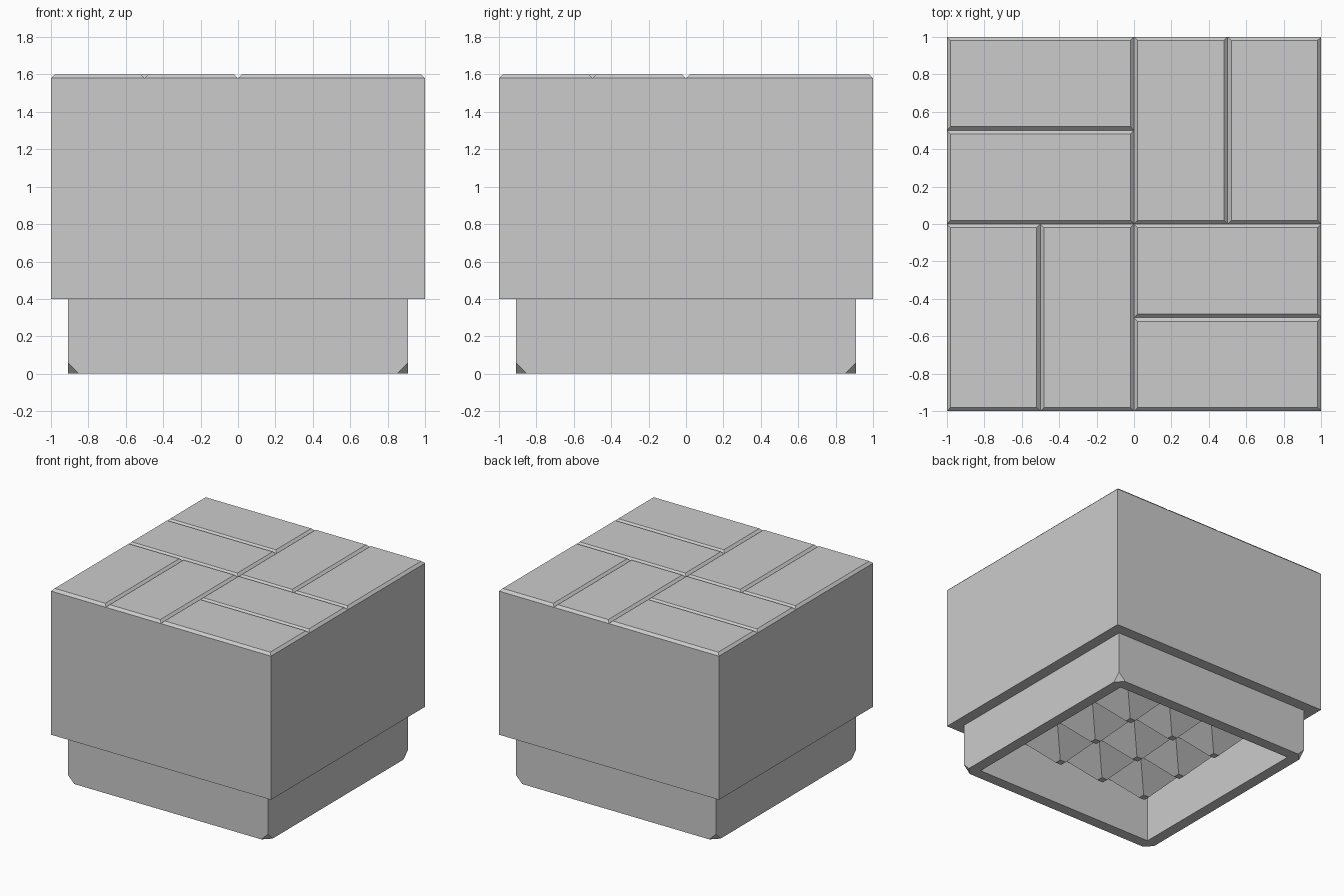
import bpy, bmesh
from mathutils import Vector

if "Cube" in bpy.data.objects:
    bpy.data.objects.remove(bpy.data.objects["Cube"])

EDGE, PLUG, HOLE = 1.0, 0.91, 0.82
STEP_Z, TILE_Z, TOP_Z = 0.4, 1.58, 1.6


def rect_loop(bm, cx, cy, hx, hy, z):
    return [bm.verts.new((cx + sx * hx, cy + sy * hy, z))
            for sx, sy in ((-1, -1), (1, -1), (1, 1), (-1, 1))]


def bridge(bm, a, b):
    for i in range(4):
        j = (i + 1) % 4
        bm.faces.new((a[i], a[j], b[j], b[i]))


def frustum(bm, cx, cy, base, tip, z0, z1):
    """Open-based frustum; base and tip are (half x, half y)."""
    a = rect_loop(bm, cx, cy, *base, z0)
    b = rect_loop(bm, cx, cy, *tip, z1)
    if z1 > z0:
        bridge(bm, a, b)
        bm.faces.new(b)
    else:
        bridge(bm, b, a)
        bm.faces.new(b[::-1])


bm = bmesh.new()

# Stepped shell: cavity walls, rim, plug, step, outer walls
profile = [(HOLE, STEP_Z), (HOLE, 0), (PLUG, 0), (PLUG, STEP_Z),
           (EDGE, STEP_Z), (EDGE, TILE_Z)]
loops = [rect_loop(bm, 0, 0, h, h, z) for h, z in profile]
for a, b in zip(loops, loops[1:]):
    bridge(bm, a, b)

# Snipped lower corners of the plug
cut = 0.06
for sx in (-1, 1):
    for sy in (-1, 1):
        res = bmesh.ops.bisect_plane(
            bm, geom=bm.verts[:] + bm.edges[:] + bm.faces[:], dist=1e-5,
            plane_co=Vector((sx * PLUG, sy * PLUG, cut)),
            plane_no=Vector((sx, sy, -1)), clear_outer=True)
        rim = [e for e in res["geom_cut"] if isinstance(e, bmesh.types.BMEdge)]
        for face in bmesh.ops.holes_fill(bm, edges=rim, sides=0)["faces"]:
            face.normal_update()
            if face.normal.z > 0:
                face.normal_flip()

# Eight bevelled paving tiles, pairs turned in a basket weave
bev = 0.02
for qx in (-0.5, 0.5):
    for qy in (-0.5, 0.5):
        for off in (-0.25, 0.25):
            upright = qx * qy > 0
            hx, hy = (0.25, 0.5) if upright else (0.5, 0.25)
            cx, cy = (qx + off, qy) if upright else (qx, qy + off)
            frustum(bm, cx, cy, (hx, hy), (hx - bev, hy - bev), TILE_Z, TOP_Z)

# Cavity ceiling: 4 x 4 blunt pyramids pointing down
cell = HOLE / 2
for i in range(4):
    for j in range(4):
        frustum(bm, (i - 1.5) * cell, (j - 1.5) * cell,
                (cell / 2, cell / 2), (0.026, 0.026), STEP_Z, 0.21)

bmesh.ops.remove_doubles(bm, verts=bm.verts[:], dist=1e-4)
mesh = bpy.data.meshes.new("paved_block")
bm.to_mesh(mesh)
bm.free()
bpy.context.collection.objects.link(bpy.data.objects.new("paved_block", mesh))
